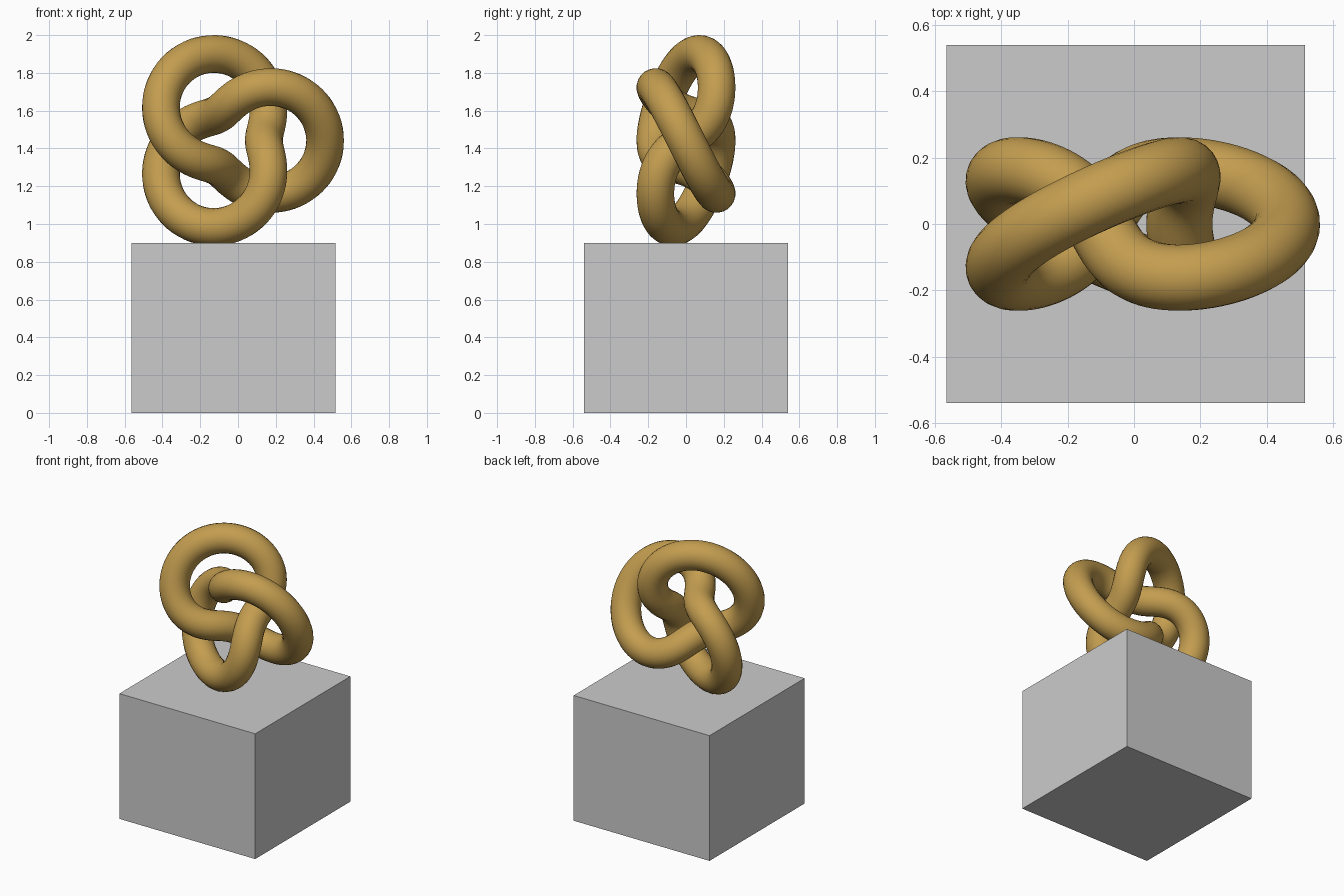
import bpy
from math import sin, cos, pi

if "Cube" in bpy.data.objects:
    bpy.data.objects.remove(bpy.data.objects["Cube"])

CX = -0.025          # shared centre of plinth and knot
RING, WIND, TUBE = 0.324, 0.162, 0.1

# plinth
bpy.ops.mesh.primitive_cube_add(size=1, location=(CX, 0, 0.45))
plinth = bpy.context.object
plinth.name = "plinth"
plinth.scale = (1.08, 1.08, 0.9)

# knot: trefoil torus-knot path swept with a round tube
N = 240
curve = bpy.data.curves.new("knot", 'CURVE')
curve.dimensions = '3D'
curve.bevel_depth = TUBE
curve.bevel_resolution = 10
spline = curve.splines.new('POLY')
spline.points.add(N - 1)
for i, p in enumerate(spline.points):
    t = 2 * pi * i / N
    r = RING + WIND * cos(3 * t)
    p.co = (r * cos(2 * t), -WIND * sin(3 * t), r * sin(2 * t), 1)
spline.use_cyclic_u = True
spline.use_smooth = True
knot = bpy.data.objects.new("knot", curve)
knot.location = (CX, 0, 1.442)
bpy.context.collection.objects.link(knot)

# turn the swept curve into a smooth mesh
bpy.ops.object.select_all(action='DESELECT')
knot.select_set(True)
bpy.context.view_layer.objects.active = knot
bpy.ops.object.convert(target='MESH')
bpy.ops.object.shade_smooth()

# bronze colour
bronze = bpy.data.materials.new("bronze")
bronze.diffuse_color = (0.55, 0.34, 0.08, 1)
bronze.use_nodes = True
bronze.node_tree.nodes["Principled BSDF"].inputs["Base Color"].default_value = bronze.diffuse_color
knot = bpy.context.object
knot.data.materials.clear()
knot.data.materials.append(bronze)
